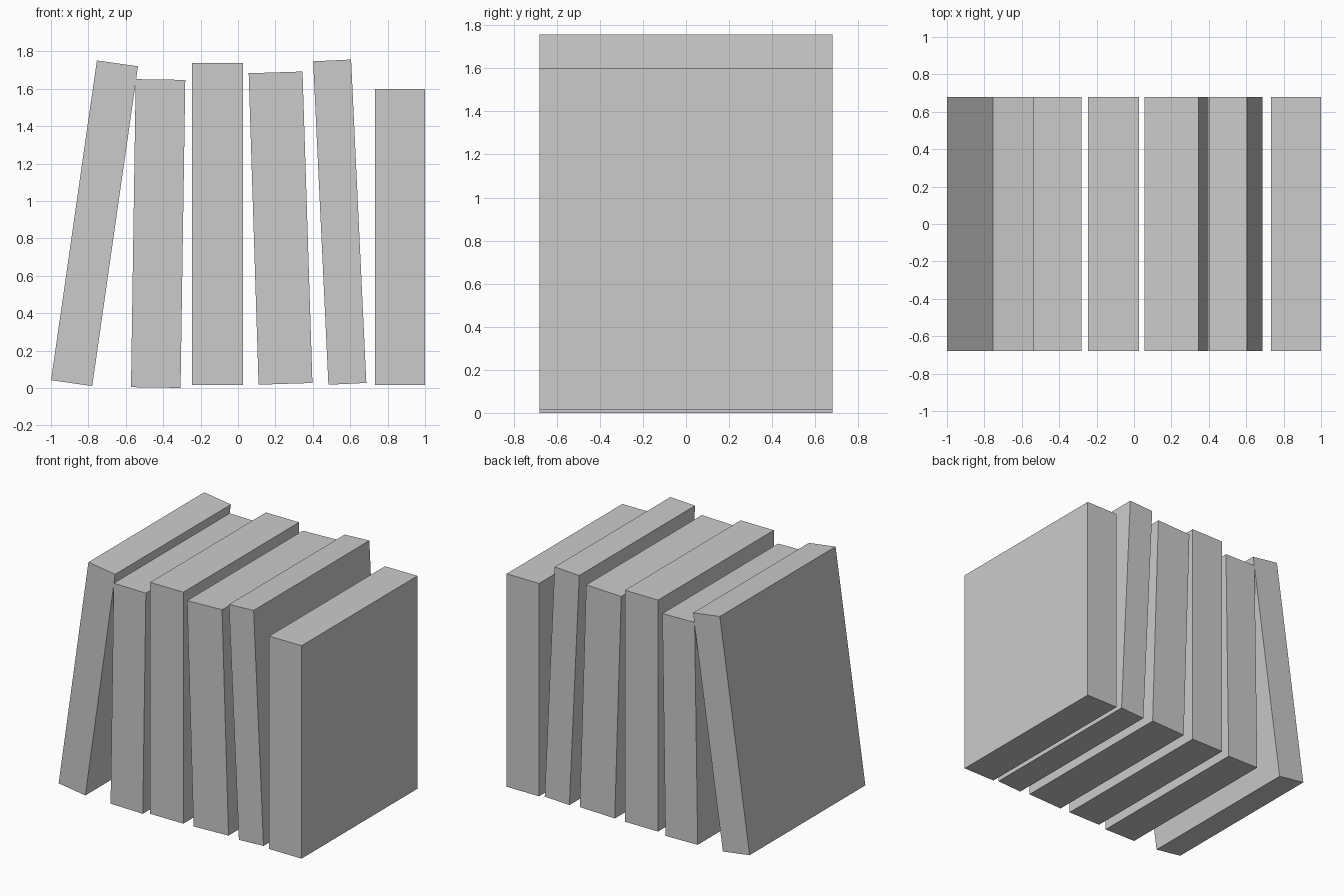
import bpy
import math

DEPTH = 1.36

# centre x, centre z, thickness, height, lean to the right in degrees
BOOKS = [
    (-0.767, 0.881, 0.222, 1.727, 8.15),
    (-0.427, 0.826, 0.265, 1.647, 0.88),
    (-0.110, 0.877, 0.273, 1.721, 0.0),
    (0.2275, 0.855, 0.288, 1.666, -1.82),
    (0.5440, 0.887, 0.203, 1.731, -2.70),
    (0.8660, 0.808, 0.267, 1.583, 0.0),
]


def add_book(name, x, z, thickness, height, lean):
    bpy.ops.mesh.primitive_cube_add(
        size=1, location=(x, 0, z), rotation=(0, math.radians(lean), 0))
    book = bpy.context.object
    book.name = name
    book.scale = (thickness, DEPTH, height)


# Row of leaning books, left to right
for i, spec in enumerate(BOOKS, 1):
    add_book(f"book_{i}", *spec)
